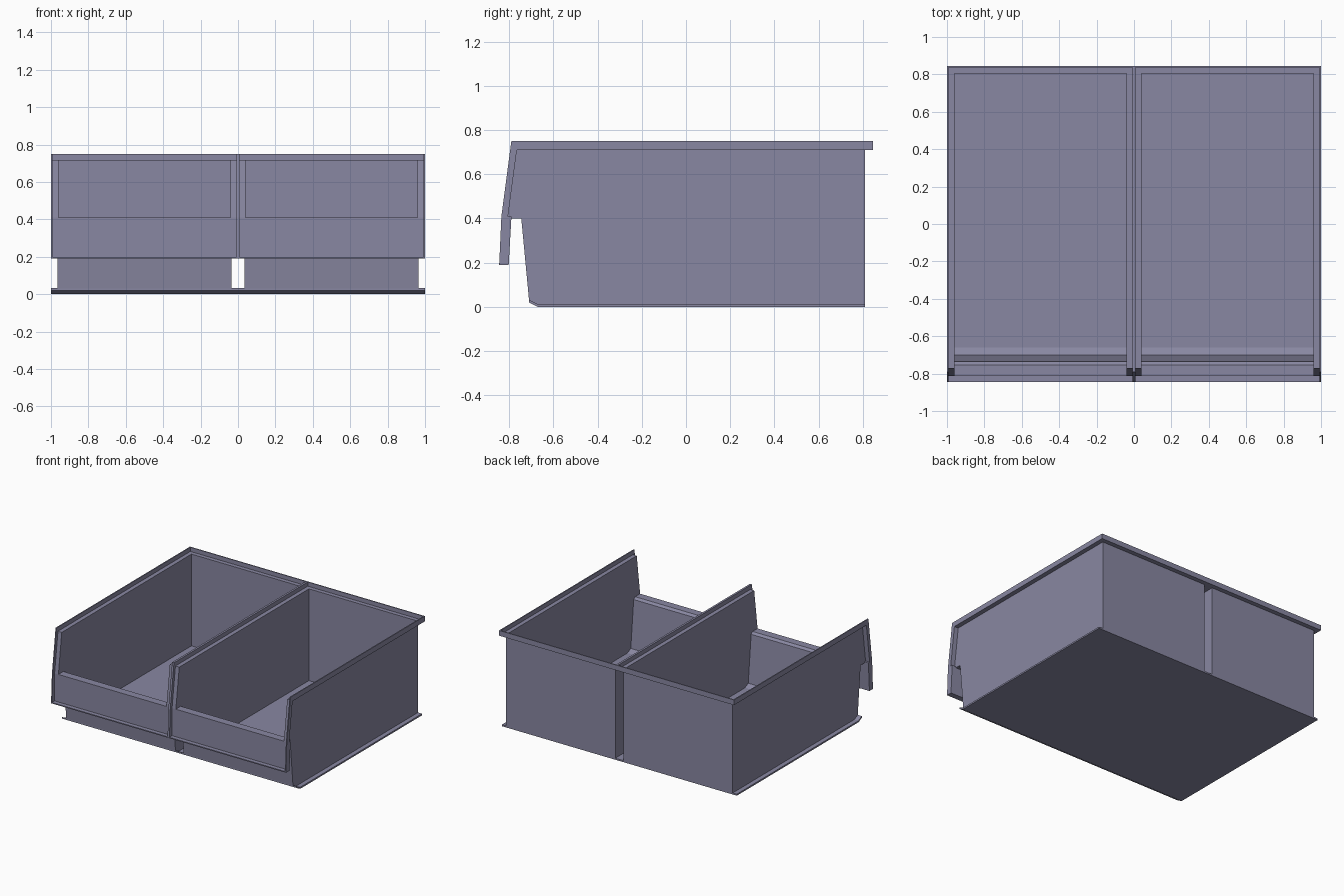
import bpy
import bmesh

default = bpy.data.objects.get("Cube")
if default:
    bpy.data.objects.remove(default, do_unlink=True)

COLOUR = (0.25, 0.245, 0.36, 1.0)
plastic = bpy.data.materials.new("grey_violet_plastic")
plastic.use_nodes = True
plastic.diffuse_color = COLOUR
plastic.node_tree.nodes["Principled BSDF"].inputs["Base Color"].default_value = COLOUR


def prism(name, profile, spans, mirror=True):
    """Extrude a (y, z) profile along each x span; optionally mirror to the other bin."""
    bm = bmesh.new()
    for x0, x1 in spans:
        near = [bm.verts.new((x0, y, z)) for y, z in profile]
        far = [bm.verts.new((x1, y, z)) for y, z in profile]
        bm.faces.new(near)
        bm.faces.new(far[::-1])
        for i in range(len(profile)):
            j = (i + 1) % len(profile)
            bm.faces.new((near[i], far[i], far[j], near[j]))
    bmesh.ops.recalc_face_normals(bm, faces=bm.faces)
    mesh = bpy.data.meshes.new(name)
    bm.to_mesh(mesh)
    bm.free()
    mesh.materials.append(plastic)
    obj = bpy.data.objects.new(name, mesh)
    bpy.context.collection.objects.link(obj)
    if mirror:
        mod = obj.modifiers.new("other_bin", 'MIRROR')
        mod.use_mirror_merge = False
    return obj


def rect(y0, y1, z0, z1):
    return [(y0, z0), (y1, z0), (y1, z1), (y0, z1)]


def both_sides(a, b):
    """Matching x spans on the inner and outer side of one bin."""
    return [(a, b), (1 - b, 1 - a)]


BODY = [(0.035, 0.965)]
FULL = [(0.0, 1.0)]
FENCE = 0.008

# Shared base plate with upturned front edge
prism("base_plate",
      [(0.81, 0), (-0.67, 0), (-0.71, 0.02), (-0.71, 0.032), (-0.67, 0.012), (0.81, 0.012)],
      [(-1.0, 1.0)], mirror=False)

# Bin walls
prism("side_walls",
      [(0.805, 0.012), (-0.67, 0.012), (-0.71, 0.03), (-0.745, 0.4), (-0.79, 0.4),
       (-0.805, 0.41), (-0.765, 0.71), (0.805, 0.71)],
      both_sides(0.035, 0.04))
prism("back_wall", rect(0.805, 0.81, 0.012, 0.71), BODY)

# Low front wall with its folded top, and the hanging front panel
prism("front_wall",
      [(-0.67, 0.01), (-0.71, 0.03), (-0.745, 0.4), (-0.79, 0.4), (-0.79, 0.41),
       (-0.753, 0.41), (-0.735, 0.395), (-0.70, 0.032), (-0.66, 0.012)],
      BODY)
prism("front_panel",
      [(-0.813, 0.19), (-0.802, 0.19), (-0.79, 0.4), (-0.79, 0.41), (-0.813, 0.41)], FULL)

# Flange around the opening
prism("side_flanges",
      [(0.837, 0.71), (-0.765, 0.71), (-0.805, 0.41), (-0.813, 0.41),
       (-0.772, 0.718), (0.837, 0.718)],
      both_sides(0.0, 0.04))
prism("back_flange", rect(0.805, 0.837, 0.71, 0.718), [(0.04, 0.96)])

# Raised edge standing out from the flange
prism("side_edges",
      [(0.845, 0.71), (-0.765, 0.71), (-0.805, 0.41), (-0.805, 0.19),
       (-0.845, 0.19), (-0.835, 0.41), (-0.79, 0.75), (0.845, 0.75)],
      both_sides(0.0, FENCE))
prism("back_edge", rect(0.837, 0.845, 0.71, 0.75), [(FENCE, 1 - FENCE)])
prism("front_bottom_edge", rect(-0.845, -0.813, 0.19, 0.198), [(FENCE, 1 - FENCE)])
